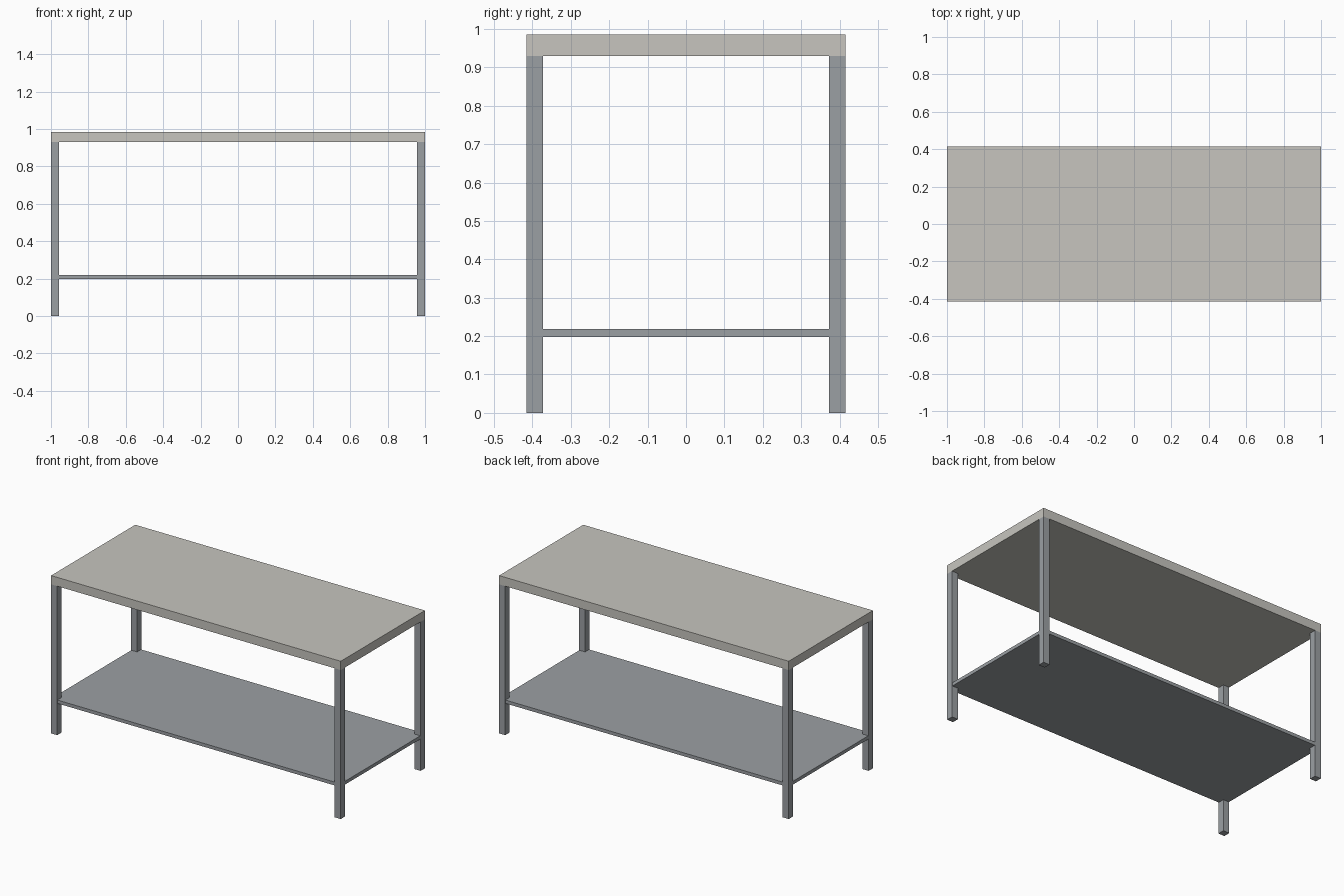
import bpy

cube = bpy.data.objects.get("Cube")
if cube:
    bpy.data.objects.remove(cube, do_unlink=True)


def material(name, color):
    mat = bpy.data.materials.new(name)
    mat.use_nodes = True
    mat.diffuse_color = (*color, 1)
    mat.node_tree.nodes["Principled BSDF"].inputs["Base Color"].default_value = (*color, 1)
    return mat


def box(name, center, size, mat):
    bpy.ops.mesh.primitive_cube_add(size=1, location=center)
    obj = bpy.context.object
    obj.name = name
    obj.scale = size
    bpy.ops.object.transform_apply(location=False, rotation=False, scale=True)
    obj.data.materials.append(mat)
    return obj


stone = material("warm grey worktop", (0.57, 0.56, 0.52))
steel = material("steel grey", (0.33, 0.35, 0.37))

LENGTH, DEPTH, HEIGHT = 2.0, 0.83, 0.985
TOP = 0.055
LEG = 0.042
LEG_HEIGHT = HEIGHT - TOP

# Thick worktop slab
box("worktop", (0, 0, HEIGHT - TOP / 2), (LENGTH, DEPTH, TOP), stone)

# Square legs flush with the worktop corners
for side, sx in (("left", 1), ("right", -1)):
    for end, sy in (("front", -1), ("back", 1)):
        box(f"{end}_{side}_leg",
            (sx * (LENGTH - LEG) / 2, sy * (DEPTH - LEG) / 2, LEG_HEIGHT / 2),
            (LEG, LEG, LEG_HEIGHT), steel)

# Thin lower shelf, a hair inside the outer leg faces
box("lower_shelf", (0, 0, 0.208), (LENGTH - 0.004, DEPTH - 0.004, 0.021), steel)
